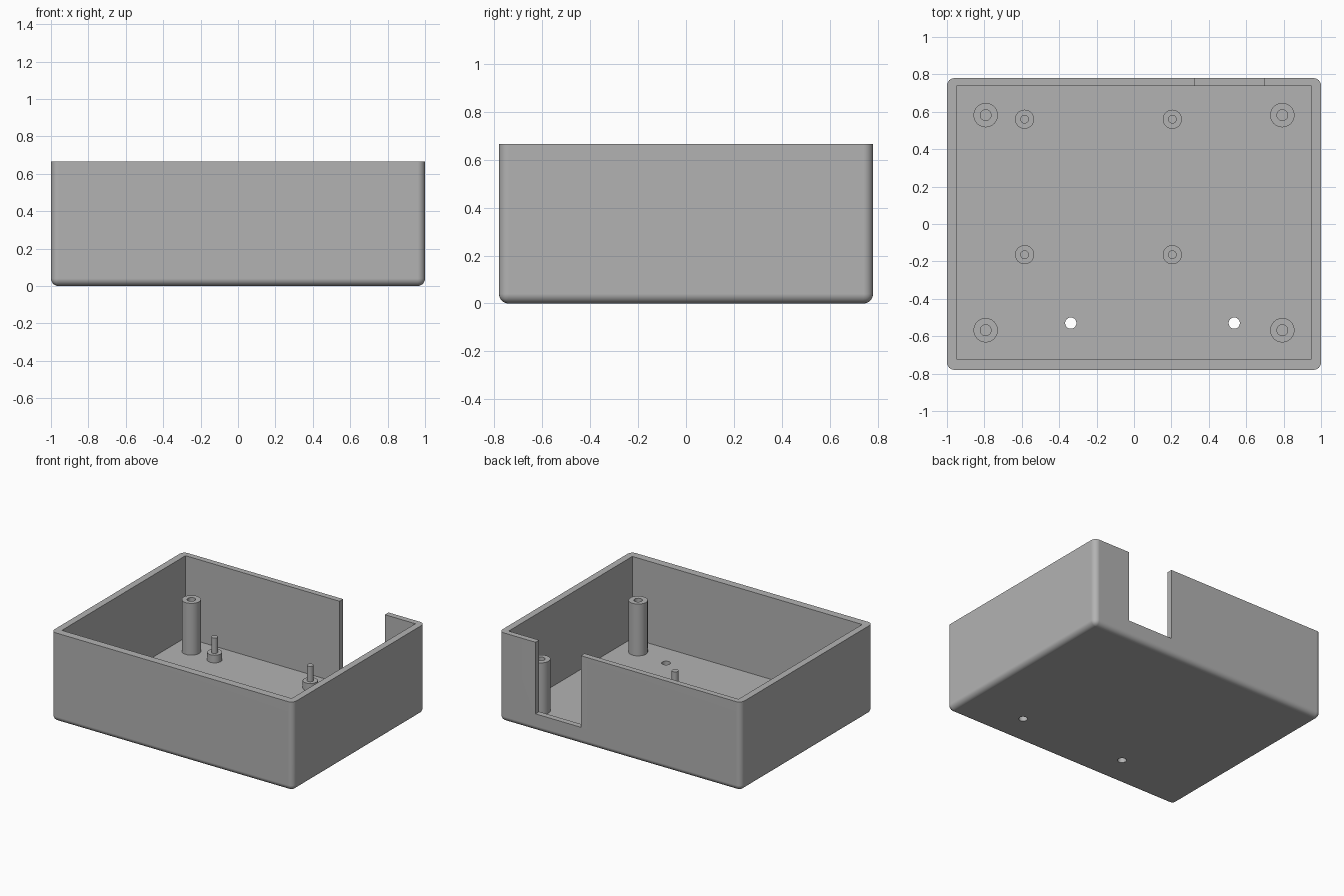
import bpy
import bmesh
from math import cos, sin, tau
from mathutils import Vector

old = bpy.data.objects.get("Cube")
if old:
    bpy.data.objects.remove(old, do_unlink=True)

HEIGHT = 0.665
FLOOR = 0.053
ROUND = 0.04

grey = bpy.data.materials.new("plain grey")
grey.use_nodes = True
grey.diffuse_color = (0.45, 0.45, 0.45, 1)
grey.node_tree.nodes["Principled BSDF"].inputs["Base Color"].default_value = grey.diffuse_color


def add_object(name, bm):
    bmesh.ops.recalc_face_normals(bm, faces=bm.faces)
    mesh = bpy.data.meshes.new(name)
    bm.to_mesh(mesh)
    bm.free()
    mesh.materials.append(grey)
    obj = bpy.data.objects.new(name, mesh)
    bpy.context.collection.objects.link(obj)
    return obj


def block(low, high):
    """Box mesh between two opposite corners."""
    low, high = Vector(low), Vector(high)
    bm = bmesh.new()
    bmesh.ops.create_cube(bm, size=1)
    for v in bm.verts:
        v.co = (low + high) / 2 + v.co * (high - low)
    return bm


def lathe(name, profile, x, y, closed=False, sides=40):
    """Revolve (radius, height) points around a vertical axis."""
    bm = bmesh.new()
    rings = [[bm.verts.new((x + r * cos(tau * i / sides), y + r * sin(tau * i / sides), z))
              for i in range(sides)] for r, z in profile]
    pairs = list(zip(rings, rings[1:]))
    if closed:
        pairs.append((rings[-1], rings[0]))
    else:
        bm.faces.new(rings[0])
        bm.faces.new(rings[-1])
    for a, b in pairs:
        for i in range(sides):
            j = (i + 1) % sides
            bm.faces.new((a[i], a[j], b[j], b[i]))
    return add_object(name, bm)


def smooth(obj):
    bpy.ops.object.select_all(action="DESELECT")
    obj.select_set(True)
    bpy.context.view_layer.objects.active = obj
    bpy.ops.object.shade_smooth_by_angle(angle=0.6)


# Open tray with rounded uprights and rounded bottom edges
bm = block((-1, -0.78, 0), (1, 0.78, HEIGHT))
edges = [e for e in bm.edges if any(v.co.z < 0.01 for v in e.verts)]
bmesh.ops.bevel(bm, geom=edges, offset=ROUND, segments=6, profile=0.5, affect="EDGES")
tray = add_object("tray", bm)

# Cutters: cavity, rear wall notch, floor holes
cutters = [
    add_object("cavity_cutter", block((-0.95, -0.723, FLOOR), (0.95, 0.737, 1))),
    add_object("notch_cutter", block((0.323, 0.7, 0.13), (0.698, 0.9, 1))),
]
for x in (-0.338, 0.536):
    cutters.append(lathe("hole_cutter", [(0.03, -0.1), (0.03, 0.2)], x, -0.53))
for cutter in cutters:
    cutter.hide_render = True
    mod = tray.modifiers.new(cutter.name, "BOOLEAN")
    mod.operation = "DIFFERENCE"
    mod.solver = "EXACT"
    mod.object = cutter
bpy.context.view_layer.update()
cut = bpy.data.meshes.new_from_object(tray.evaluated_get(bpy.context.evaluated_depsgraph_get()))
tray.modifiers.clear()
tray.data = cut
for cutter in cutters:
    bpy.data.objects.remove(cutter, do_unlink=True)
smooth(tray)
weighted = tray.modifiers.new("even shading", "WEIGHTED_NORMAL")
weighted.keep_sharp = True

# Hollow corner posts
BASE = FLOOR - 0.01
for x in (-0.793, 0.793):
    for y in (-0.568, 0.582):
        smooth(lathe("screw_post", [(0.029, BASE), (0.065, BASE), (0.065, 0.44), (0.029, 0.44)],
                     x, y, closed=True))

# Stepped board pegs
for x in (-0.585, 0.205):
    for y in (-0.164, 0.56):
        smooth(lathe("board_peg", [(0.051, BASE), (0.051, 0.11), (0.023, 0.11), (0.023, 0.225)], x, y))
